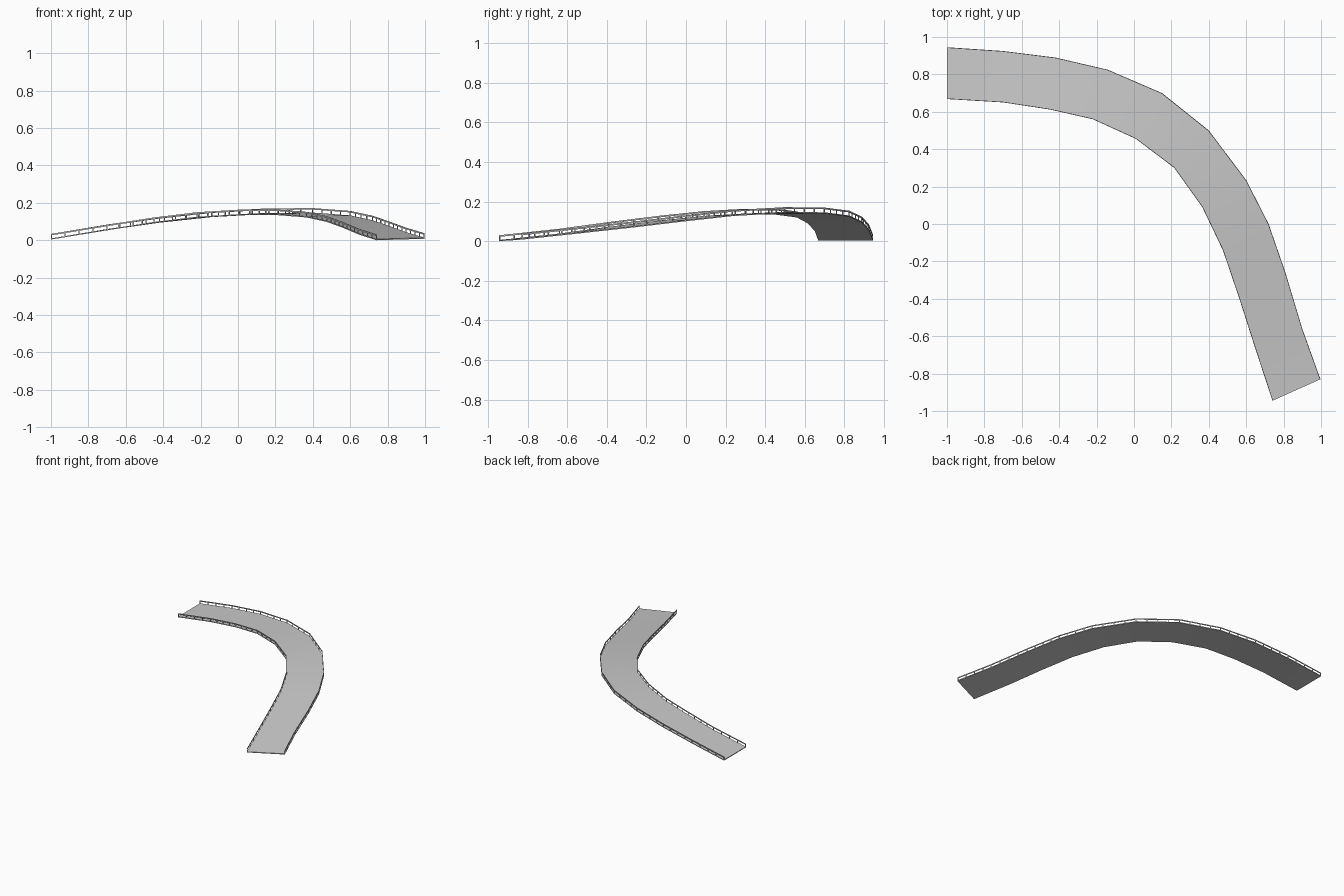
import bpy, bmesh
from mathutils import Vector

if "Cube" in bpy.data.objects:
    bpy.data.objects.remove(bpy.data.objects["Cube"])

# Station points along both edges of the ramp: x, y, z of the underside
OUTER = [(-1, .945, .004), (-.7, .925, .054), (-.42, .89, .094), (-.14, .825, .124),
         (.15, .70, .14), (.40, .50, .142), (.60, .235, .127), (.72, 0, .101),
         (.81, -.26, .07), (.90, -.56, .037), (.997, -.83, .008)]
INNER = [(-1, .668, .004), (-.7, .65, .053), (-.45, .612, .092), (-.22, .56, .12),
         (.01, .455, .134), (.215, .30, .134), (.365, .09, .122), (.475, -.14, .098),
         (.56, -.39, .067), (.64, -.64, .033), (.74, -.945, 0)]
OUTER = [Vector(p) for p in OUTER]
INNER = [Vector(p) for p in INNER]
THICK, RAIL_TOP, RAIL_W = .006, .03, .004
POSTS_PER_SPAN = 4


def across(i):
    """Horizontal unit vector from outer edge to inner edge at a station."""
    d = INNER[i] - OUTER[i]
    d.z = 0
    return d.normalized()


def sweep(name, left, right, z0, z1):
    """Closed rectangular strip between two edge paths, from z0 to z1 above them."""
    bm = bmesh.new()
    rings = []
    for a, b in zip(left, right):
        rings.append([bm.verts.new(p + Vector((0, 0, z)))
                      for p, z in ((a, z0), (b, z0), (b, z1), (a, z1))])
    for r, s in zip(rings, rings[1:]):
        for k in range(4):
            bm.faces.new((r[k], r[(k + 1) % 4], s[(k + 1) % 4], s[k]))
    bm.faces.new(rings[0])
    bm.faces.new(rings[-1])
    return finish(name, bm)


def finish(name, bm):
    bmesh.ops.recalc_face_normals(bm, faces=bm.faces)
    me = bpy.data.meshes.new(name)
    bm.to_mesh(me)
    bm.free()
    ob = bpy.data.objects.new(name, me)
    bpy.context.collection.objects.link(ob)
    return ob


# Road deck
deck = sweep("road_deck", OUTER, INNER, 0, THICK)
bpy.context.view_layer.objects.active = deck
deck.select_set(True)
bpy.ops.object.shade_smooth_by_angle()

# Guard rails and their posts along each edge
for side, path, sign in (("outer", OUTER, 1), ("inner", INNER, -1)):
    inset = [p + across(i) * sign * RAIL_W for i, p in enumerate(path)]
    sweep(side + "_rail", path, inset, RAIL_TOP - .008, RAIL_TOP)

    bm = bmesh.new()
    n = (len(path) - 1) * POSTS_PER_SPAN
    for k in range(n + 1):
        i = min(k // POSTS_PER_SPAN, len(path) - 2)
        t = k / POSTS_PER_SPAN - i
        t = min(max(t, .01), .99) if k in (0, n) else t
        a, b = path[i].lerp(path[i + 1], t), inset[i].lerp(inset[i + 1], t)
        along = (path[i + 1] - path[i]).normalized() * .003
        rows = [[bm.verts.new(p + Vector((0, 0, z)))
                 for p in (a - along, b - along, b + along, a + along)]
                for z in (THICK * .5, RAIL_TOP - .004)]
        bm.faces.new(rows[0])
        bm.faces.new(rows[1])
        for j in range(4):
            bm.faces.new((rows[0][j], rows[0][(j + 1) % 4],
                          rows[1][(j + 1) % 4], rows[1][j]))
    finish(side + "_posts", bm)
